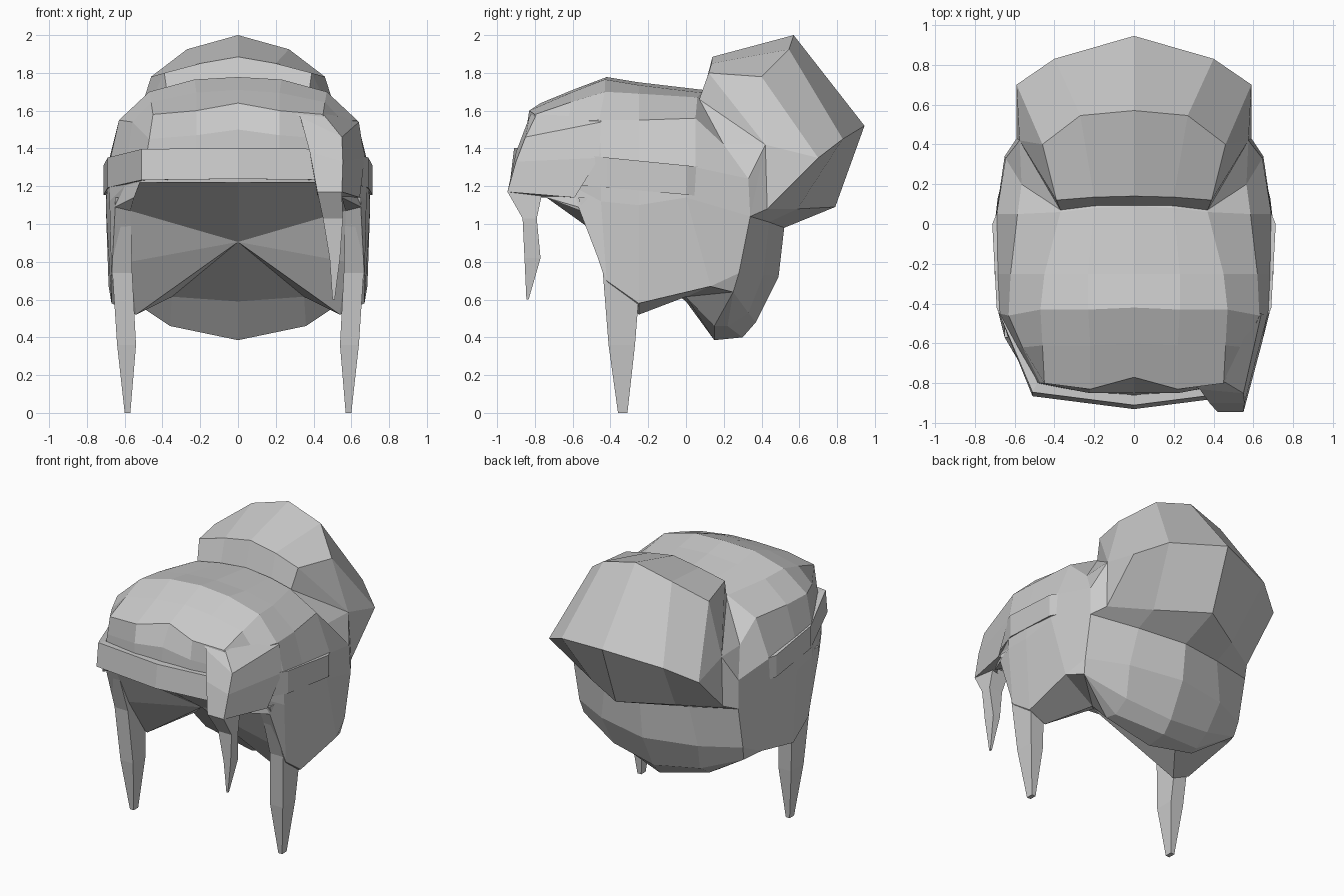
import bpy, bmesh
from mathutils import Vector

grey = bpy.data.materials.new("hair_grey")
grey.diffuse_color = (0.6, 0.6, 0.6, 1)


def finish(name, bm):
    me = bpy.data.meshes.new(name)
    bm.to_mesh(me)
    bm.free()
    me.materials.append(grey)
    ob = bpy.data.objects.new(name, me)
    bpy.context.collection.objects.link(ob)
    return ob


def shell(name, grids, ref=None, sides=(1, -1), loop=False):
    """Skin grids of points, mirrored in x; faces point away from ref."""
    bm = bmesh.new()
    known = {}

    def vert(p, s):
        key = (round(p[0] * s, 4) + 0.0, round(p[1], 4), round(p[2], 4))
        if key not in known:
            known[key] = bm.verts.new(key)
        return known[key]

    def face(pts, s):
        vs = list(dict.fromkeys(vert(p, s) for p in pts))
        if len(vs) > 2 and not bm.faces.get(vs):
            bm.faces.new(vs)

    for s in sides:
        for rows in grids:
            for a, b in zip(rows, rows[1:]):
                n = len(a)
                for i in range(n if loop else n - 1):
                    j = (i + 1) % n
                    face((a[i], a[j], b[j], b[i]), s)
            if loop:
                face(rows[0], s)
                face(rows[-1], s)
    if ref is None:
        bmesh.ops.recalc_face_normals(bm, faces=bm.faces)
    else:
        for f in bm.faces:
            f.normal_update()
            if f.normal.dot(f.calc_center_median() - Vector(ref)) < 0:
                f.normal_flip()
    return finish(name, bm)


def box_rows(levels):
    """Four-sided cross-sections from (z, x0, x1, y0, y1)."""
    return [[(x0, y0, z), (x1, y0, z), (x1, y1, z), (x0, y1, z)]
            for z, x0, x1, y0, y1 in levels]


# Crown: half sections from the parting down to the lower edge, front to back
front = [(0, -.77, 1.64), (.22, -.83, 1.60), (.45, -.80, 1.58), (.47, -.80, 1.45),
         (.49, -.80, 1.33), (.52, -.78, 1.22), (.55, -.74, 1.14)]
brow = [(0, -.60, 1.71), (.22, -.61, 1.695), (.46, -.61, 1.645), (.56, -.62, 1.54),
        (.585, -.62, 1.36), (.60, -.60, 1.20), (.65, -.57, 1.09)]
temple = [(0, -.42, 1.778), (.23, -.43, 1.765), (.47, -.43, 1.70), (.63, -.46, 1.55),
          (.675, -.45, 1.35), (.68, -.45, 1.12), (.67, -.42, .70)]
ear = [(0, -.25, 1.75), (.23, -.25, 1.735), (.45, -.25, 1.69), (.62, -.25, 1.55),
       (.685, -.25, 1.33), (.70, -.25, 1.10), (.67, -.25, .58)]
rear = [(0, .09, 1.71), (.20, .08, 1.695), (.37, .06, 1.67), (.585, .05, 1.56),
        (.69, .05, 1.30), (.70, 0, 1.14), (.685, .13, .67)]
back = [(0, .20, 1.60), (.20, .20, 1.60), (.38, .13, 1.60), (.565, .20, 1.42),
        (.645, .33, 1.24), (.65, .34, 1.04), (.645, .28, .74)]
corner = (.63, .25, .64)
sections = [front, brow, temple, ear, rear, back]
hairline = [front[:3],
            [(0, -.85, 1.50), (.22, -.85, 1.47), front[3]],
            [(0, -.86, 1.35), (.22, -.85, 1.34), front[4]],
            [(0, -.85, 1.22), (.22, -.84, 1.22), front[5]]]
side_corner = [[rear[6], corner], [back[6], back[6]]]
shell("crown", [sections, hairline, side_corner], (0, -.1, 1.15))

# Inner fan closing the face opening
opening = [(0, -.85, 1.22), (.52, -.78, 1.22), (.57, -.56, 1.07), (.57, -.43, .80),
           (.54, -.25, .52), (.35, 0, .615), (0, 0, .59)]
apex = [(0, -.41, .905)] * len(opening)
shell("face_opening", [[opening, apex]], (0, .5, 1.1))

# Rim between the outer lower edge and the opening
outer = [s[6] for s in sections[:5]] + [corner]
inner = opening[1:6] + [opening[5]]
shell("lower_rim", [[outer, inner]], (0, 0, 1.3))

# Rounded nape below the bun
nape = [[(0, .52, .98), (.33, .44, 1.01), back[5]],
        [(0, .49, .72), (.38, .41, .73), back[6]],
        [(0, .37, .48), (.34, .33, .53), corner],
        [(0, .30, .40), (.34, .22, .46), corner],
        [(0, .15, .385), (.36, .15, .46), corner],
        [(0, 0, .59), (.35, 0, .615), corner]]
shell("nape", [nape], (0, .15, .85))

# Faceted bun: bands over the top and down the back, then side facets
bun = [[(0, .09, 1.69), (.20, .09, 1.68), (.37, .07, 1.66)],
       [(0, .14, 1.885), (.20, .135, 1.85), (.39, .12, 1.80)],
       [(0, .57, 2.0), (.27, .545, 1.925), (.46, .40, 1.78)],
       [(0, .945, 1.52), (.40, .83, 1.45), (.59, .70, 1.35)],
       [(0, .79, 1.09), (.33, .59, 1.08), (.59, .43, 1.08)],
       nape[0]]
edge = [row[2] for row in bun] + [back[4], back[3], bun[0][2]]
shell("bun", [bun, [edge, [(.575, .42, 1.42)] * len(edge)]], (0, .45, 1.45))

# Long tapering side strands
shell("side_strands", [box_rows([
    (1.14, .57, .65, -.57, -.42),
    (.74, .56, .665, -.44, -.24),
    (.36, .54, .64, -.41, -.27),
    (0, .57, .60, -.36, -.31)])], loop=True)

# Headband: tilted, slightly leaning strip wrapped round the front and sides
path = [(0, -.93), (.51, -.865), (.69, -.42), (.712, 0), (.67, .10)]
band = []
for x, y in path:
    top, low = 1.31 - .10 * y, 1.155 - .09 * y
    lean, depth = (.02, .07) if y < -.5 else (0, 0)
    xi = x * .95
    band.append([(x, y, low), (x, y + lean, top),
                 (xi, y + depth, top), (xi, y + depth, low)])
ring = [[(-x, y, z) for x, y, z in r] for r in band[:0:-1]] + band
shell("headband", [ring], sides=(1,), loop=True)

# Swept fringe over the right end of the headband
fringe = [[(.30, -.815, 1.59), (.45, -.79, 1.583), (.615, -.45, 1.56)],
          [(.33, -.83, 1.565), (.55, -.85, 1.46), (.64, -.45, 1.54)],
          [(.38, -.90, 1.38), (.555, -.90, 1.33), (.67, -.46, 1.35)],
          [(.42, -.945, 1.17), (.55, -.945, 1.17), (.645, -.59, 1.14)],
          [(.42, -.80, 1.15), (.52, -.76, 1.14), (.60, -.60, 1.14)]]
flap = [[r[0] for r in fringe[1:4]], [(.33, -.80, 1.56), (.38, -.80, 1.38), fringe[4][0]]]
shell("fringe", [fringe], (.45, -.65, 1.35), sides=(1,))
shell("fringe_edge", [flap], (.6, -.8, 1.35), sides=(1,))

# Thin loose lock hanging from the fringe
shell("loose_lock", [box_rows([
    (1.17, .42, .55, -.945, -.76),
    (1.03, .45, .555, -.865, -.79),
    (.82, .485, .54, -.855, -.77),
    (.60, .50, .512, -.845, -.833)])], sides=(1,), loop=True)
